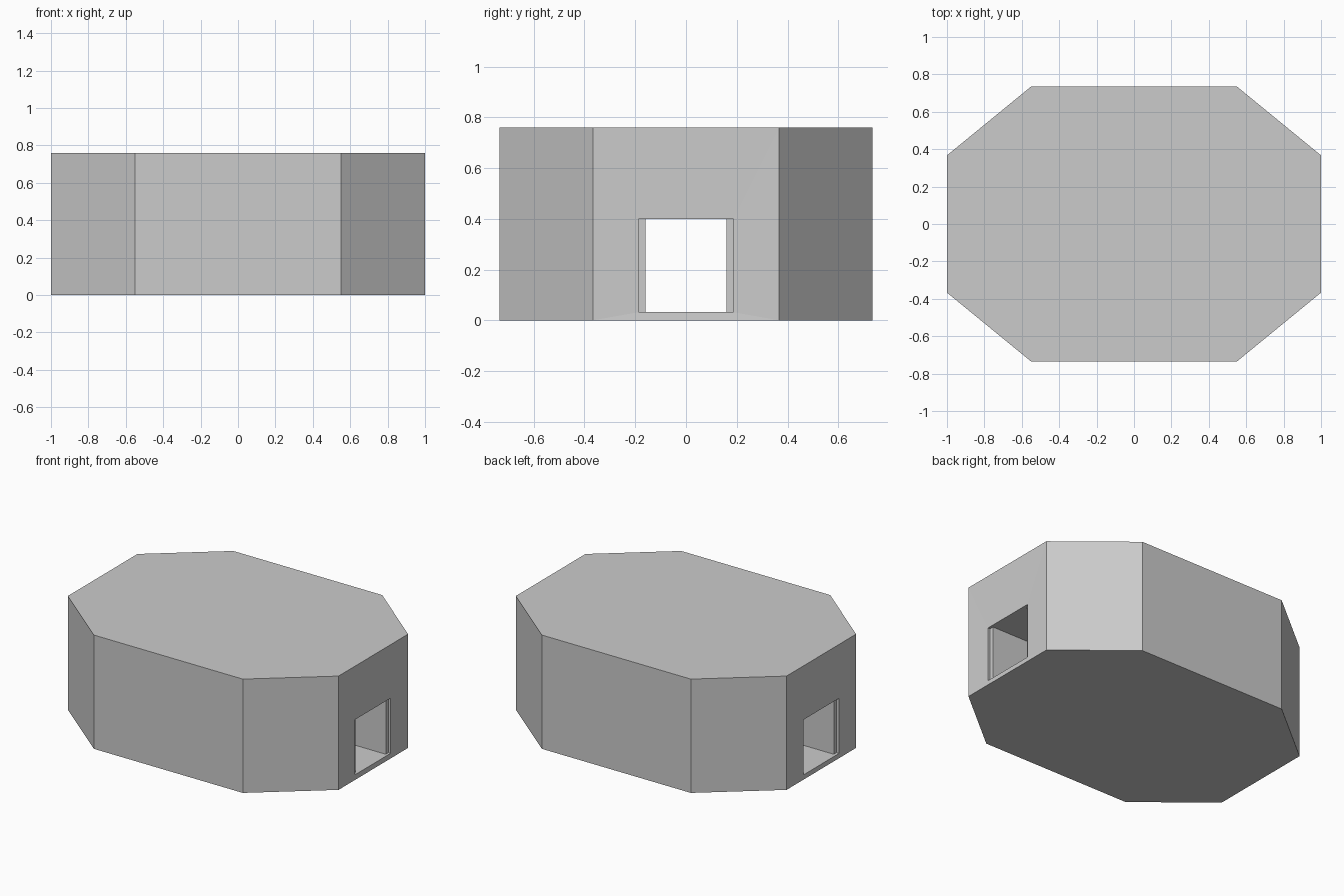
import bpy, bmesh

if "Cube" in bpy.data.objects:
    bpy.data.objects.remove(bpy.data.objects["Cube"])

bm = bmesh.new()
H = 0.76


def loop(x, half, z0, z1):
    """Rectangular section of the passage at a given x."""
    return [bm.verts.new((x, y, z)) for y, z in
            ((-half, z0), (half, z0), (half, z1), (-half, z1))]


def bridge(a, b):
    return [bm.faces.new((a[i], a[(i + 1) % 4], b[(i + 1) % 4], b[i]))
            for i in range(4)]


# Walls at each end, with a doorway between them
right_end = loop(1.0, 0.367, 0, H)
left_end = loop(-1.0, 0.367, 0, H)

# Octagonal shell: chamfered corners, long sides, floor and roof
corner = {(sx, sy, z): bm.verts.new((sx * 0.55, sy * 0.735, z))
          for sx in (-1, 1) for sy in (-1, 1) for z in (0, H)}
for sy, lo, hi in ((-1, 0, 3), (1, 1, 2)):
    a, b = corner[1, sy, 0], corner[1, sy, H]
    c, d = corner[-1, sy, 0], corner[-1, sy, H]
    bm.faces.new((right_end[lo], right_end[hi], b, a))
    bm.faces.new((a, b, d, c))
    bm.faces.new((c, d, left_end[hi], left_end[lo]))
for z, i, j in ((0, 0, 1), (H, 3, 2)):
    bm.faces.new((right_end[i], right_end[j], corner[1, 1, z], corner[-1, 1, z],
                  left_end[j], left_end[i], corner[-1, -1, z], corner[1, -1, z]))

# Doorways with recessed jambs leading to a narrower passage
inner, jambs = [], []
for end, s, door_x in ((right_end, 1, 0.997), (left_end, -1, 1.0)):
    door = loop(s * door_x, 0.187, 0.032, 0.40)
    recess = loop(s * 0.98, 0.187, 0.032, 0.40)
    narrow = loop(s * 0.98, 0.16, 0.031, 0.401)
    bridge(end, door)
    bridge(door, recess)
    jambs += bridge(recess, narrow)
    inner.append(narrow)
bridge(*inner)

bmesh.ops.recalc_face_normals(bm, faces=bm.faces[:])
bmesh.ops.reverse_faces(bm, faces=jambs)

mesh = bpy.data.meshes.new("octagonal_shelter")
bm.to_mesh(mesh)
bm.free()
shelter = bpy.data.objects.new("octagonal_shelter", mesh)
bpy.context.collection.objects.link(shelter)
